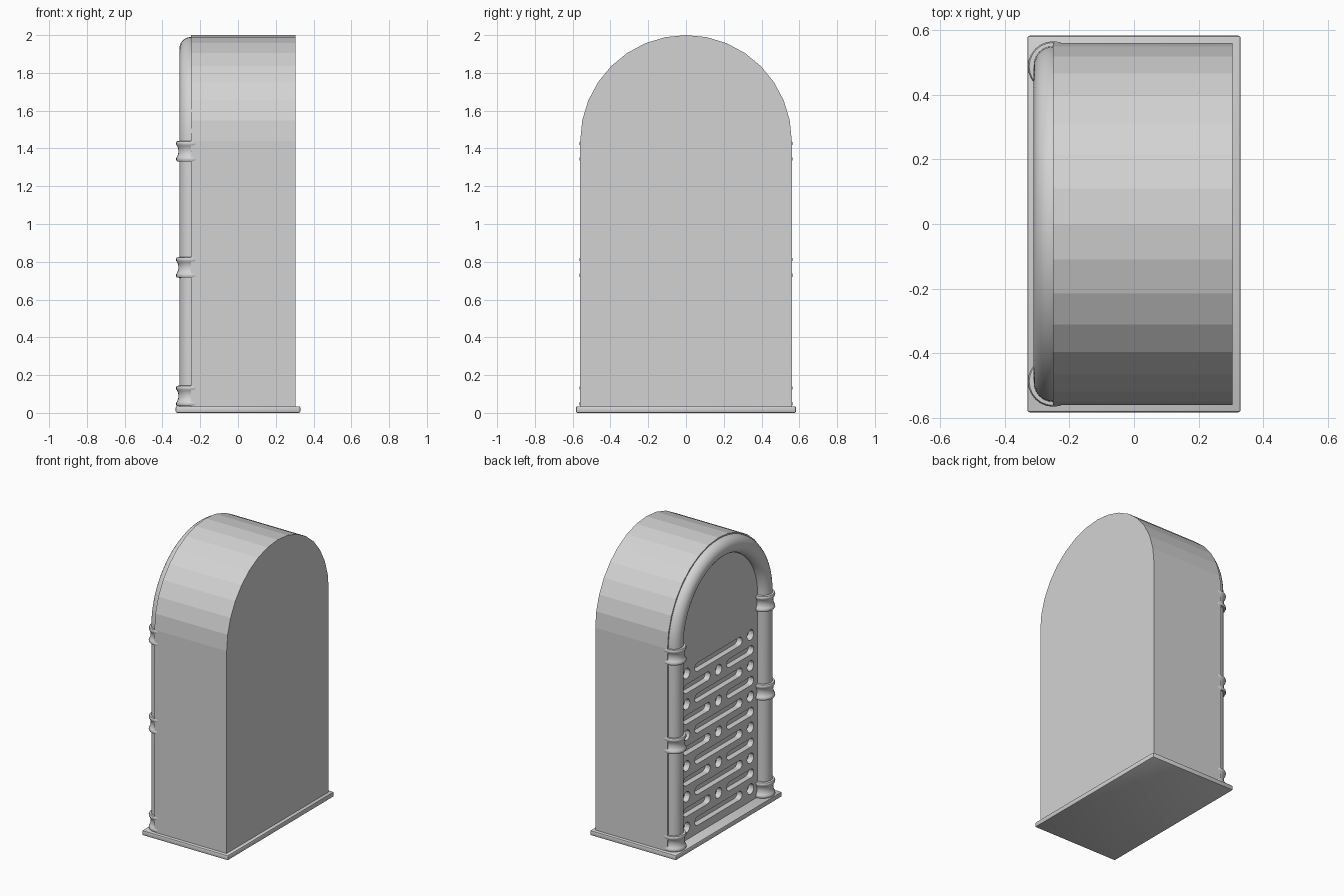
import bpy, bmesh, math
from mathutils import Vector

if "Cube" in bpy.data.objects:
    bpy.data.objects.remove(bpy.data.objects["Cube"])

grey = bpy.data.materials.new("light grey")
grey.diffuse_color = (0.65, 0.65, 0.65, 1)
grey.use_nodes = True
grey.node_tree.nodes["Principled BSDF"].inputs["Base Color"].default_value = grey.diffuse_color

FRONT, BACK = -0.25, 0.305      # decorated face looks towards -x
BASE_H, SPRING = 0.035, 1.44    # plate top, start of the arch


def add_object(name, bm, smooth=False):
    bmesh.ops.recalc_face_normals(bm, faces=bm.faces)
    mesh = bpy.data.meshes.new(name)
    bm.to_mesh(mesh)
    bm.free()
    mesh.materials.append(grey)
    ob = bpy.data.objects.new(name, mesh)
    bpy.context.collection.objects.link(ob)
    if smooth:
        bpy.ops.object.select_all(action='DESELECT')
        ob.select_set(True)
        bpy.context.view_layer.objects.active = ob
        bpy.ops.object.shade_smooth_by_angle(angle=math.radians(40))
    return ob


def extrude_profile(bm, yz, x0, x1):
    face = bm.faces.new([bm.verts.new((x0, y, z)) for y, z in yz])
    out = bmesh.ops.extrude_face_region(bm, geom=[face])
    verts = [v for v in out["geom"] if isinstance(v, bmesh.types.BMVert)]
    bmesh.ops.translate(bm, verts=verts, vec=(x1 - x0, 0, 0))


def arch(radius, segments):
    pts = [(radius * math.cos(math.pi * i / segments),
            SPRING + radius * math.sin(math.pi * i / segments)) for i in range(segments + 1)]
    return [(radius, BASE_H)] + pts + [(-radius, BASE_H)]


def capsule(y0, y1, z, r, n=8):
    pts = []
    for centre, start in ((y1, -math.pi / 2), (y0, math.pi / 2)):
        for i in range(n + 1):
            a = start + math.pi * i / n
            pts.append((centre + r * math.cos(a), z + r * math.sin(a)))
    if y0 == y1:                # plain circle: drop the doubled points
        pts = pts[:n] + pts[n + 1:-1]
    return pts


# Base plate with softened edges
bm = bmesh.new()
bmesh.ops.create_cube(bm, size=1)
bmesh.ops.scale(bm, vec=(0.66, 1.165, BASE_H), verts=bm.verts)
bmesh.ops.translate(bm, vec=(0, 0, BASE_H / 2), verts=bm.verts)
bmesh.ops.bevel(bm, geom=bm.edges[:], offset=0.008, segments=2, profile=0.5, affect='EDGES')
add_object("base_plate", bm, True)

# Arched cabinet
bm = bmesh.new()
extrude_profile(bm, arch(0.56, 16), FRONT, BACK)
cabinet = add_object("cabinet", bm)

# Grille cutters: long-slot rows alternate with rows of short slots
bm = bmesh.new()
for row in range(11):
    z = 0.12 + 0.107 * row
    if row % 2 == 0:
        shapes = [(-0.23, 0.23, 0.03), (0.35, 0.35, 0.036), (-0.35, -0.35, 0.036)]
    else:
        shapes = [(0.12, 0.355, 0.03), (-0.355, -0.12, 0.03), (0, 0, 0.036)]
    for y0, y1, r in shapes:
        extrude_profile(bm, capsule(y0, y1, z, r), FRONT - 0.05, FRONT + 0.04)
cutter = add_object("grille_cutter", bm)
cutter.hide_render = True

cut = cabinet.modifiers.new("grille", 'BOOLEAN')
cut.operation = 'DIFFERENCE'
cut.solver = 'EXACT'
cut.object = cutter
bpy.context.view_layer.objects.active = cabinet
bpy.ops.object.modifier_apply(modifier="grille")
bpy.data.objects.remove(cutter)

# Round tube following the front arch
bm = bmesh.new()
path, SIDES, TUBE_R = arch(0.49, 32), 24, 0.06
rings = []
for i, (y, z) in enumerate(path):
    a = math.pi * min(max(i - 1, 0), 32) / 32
    out = Vector((0, math.cos(a), math.sin(a)))
    rings.append([bm.verts.new(Vector((FRONT, y, z)) + TUBE_R * (
        out * math.cos(t) + Vector((1, 0, 0)) * math.sin(t)))
        for t in (2 * math.pi * k / SIDES for k in range(SIDES))])
for a, b in zip(rings, rings[1:]):
    for k in range(SIDES):
        j = (k + 1) % SIDES
        bm.faces.new((a[k], a[j], b[j], b[k]))
bm.faces.new(rings[0])
bm.faces.new(rings[-1])
add_object("arch_tube", bm, True)

# Waisted collars on the tube: (radius, height)
PROFILE = [(0.058, 0), (0.074, 0.002), (0.078, 0.01), (0.077, 0.02), (0.072, 0.027),
           (0.067, 0.04), (0.065, 0.055)]
PROFILE += [(r, 0.11 - h) for r, h in reversed(PROFILE[:-1])]
for side, label in ((1, "left"), (-1, "right")):
    for n, z0 in enumerate((BASE_H, 0.715, 1.33)):
        bm = bmesh.new()
        loops = [[bm.verts.new((FRONT + r * math.cos(t), side * 0.487 + r * math.sin(t), z0 + h))
                  for t in (2 * math.pi * k / 24 for k in range(24))] for r, h in PROFILE]
        for a, b in zip(loops, loops[1:]):
            for k in range(24):
                j = (k + 1) % 24
                bm.faces.new((a[k], a[j], b[j], b[k]))
        bm.faces.new(loops[0])
        bm.faces.new(loops[-1])
        add_object(f"collar_{label}_{n + 1}", bm, True)
